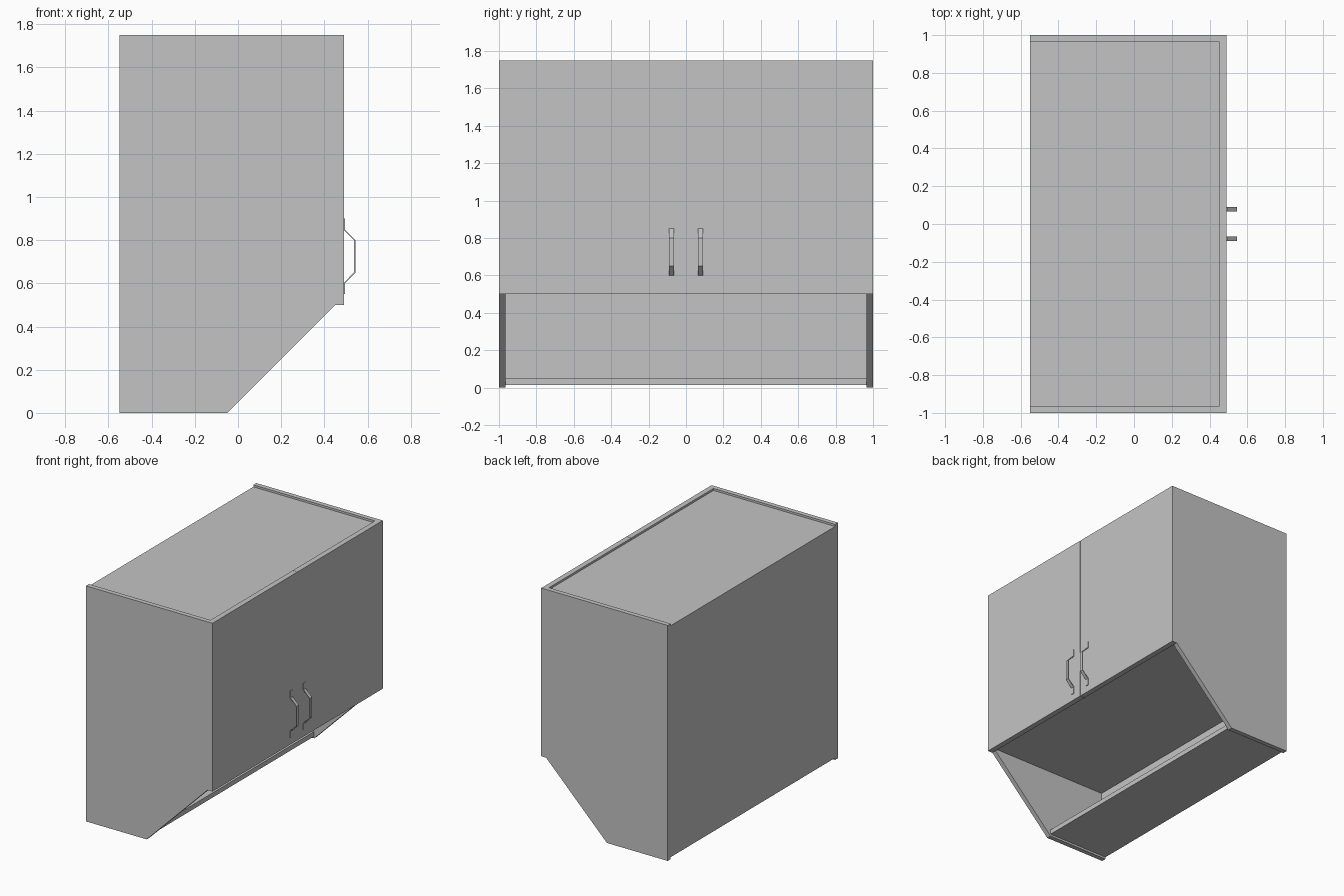
import bpy
import bmesh

if "Cube" in bpy.data.objects:
    bpy.data.objects.remove(bpy.data.objects["Cube"])

grey = bpy.data.materials.new("plain grey")
grey.diffuse_color = (0.55, 0.55, 0.55, 1)
grey.use_nodes = True
grey.node_tree.nodes["Principled BSDF"].inputs["Base Color"].default_value = grey.diffuse_color


def extrude_profile(name, points, y0, y1):
    """Solid made from an (x, z) outline swept between two y positions."""
    bm = bmesh.new()
    face = bm.faces.new([bm.verts.new((x, y0, z)) for x, z in points])
    result = bmesh.ops.extrude_face_region(bm, geom=[face])
    verts = [g for g in result["geom"] if isinstance(g, bmesh.types.BMVert)]
    bmesh.ops.translate(bm, verts=verts, vec=(0, y1 - y0, 0))
    bmesh.ops.recalc_face_normals(bm, faces=bm.faces)
    mesh = bpy.data.meshes.new(name)
    bm.to_mesh(mesh)
    bm.free()
    mesh.materials.append(grey)
    obj = bpy.data.objects.new(name, mesh)
    bpy.context.collection.objects.link(obj)
    return obj


def board(name, x0, x1, y0, y1, z0, z1):
    return extrude_profile(name, [(x0, z0), (x1, z0), (x1, z1), (x0, z1)], y0, y1)


BACK, FRONT, DOOR = -0.55, 0.45, 0.49   # x of back, carcass front, door front
INNER = 0.965                           # inner face of the side panels
T = 0.035                               # board thickness

side_outline = [(BACK, 0), (-0.05, 0), (FRONT, 0.5), (FRONT, 1.75), (BACK, 1.75)]

# Bent strip handle: flat tabs, slanted legs and a straight grip
handle_outline = [
    (0.490, 0.55), (0.495, 0.55), (0.495, 0.60), (0.545, 0.65),
    (0.545, 0.80), (0.495, 0.85), (0.495, 0.90), (0.490, 0.90),
    (0.490, 0.848), (0.538, 0.798), (0.538, 0.652), (0.490, 0.602),
]

# Mirrored parts
for label, s in (("left", -1), ("right", 1)):
    extrude_profile(label + "_side_panel", side_outline, s * INNER, s * 1.0)
    board(label + "_door", FRONT, DOOR, s * 0.001, s * 1.0, 0.5, 1.75)
    extrude_profile(label + "_handle", handle_outline, s * 0.065, s * 0.09)

# Boards between the sides
board("back_panel", BACK, BACK + T, -INNER, INNER, 0.015, 1.735)
board("bottom_panel", BACK + T, -0.05, -INNER, INNER, 0.015, 0.015 + T)
board("shelf", BACK + T, FRONT, -INNER, INNER, 0.515, 0.515 + T)
board("top_panel", BACK + T, FRONT, -INNER, INNER, 1.735 - T, 1.735)
